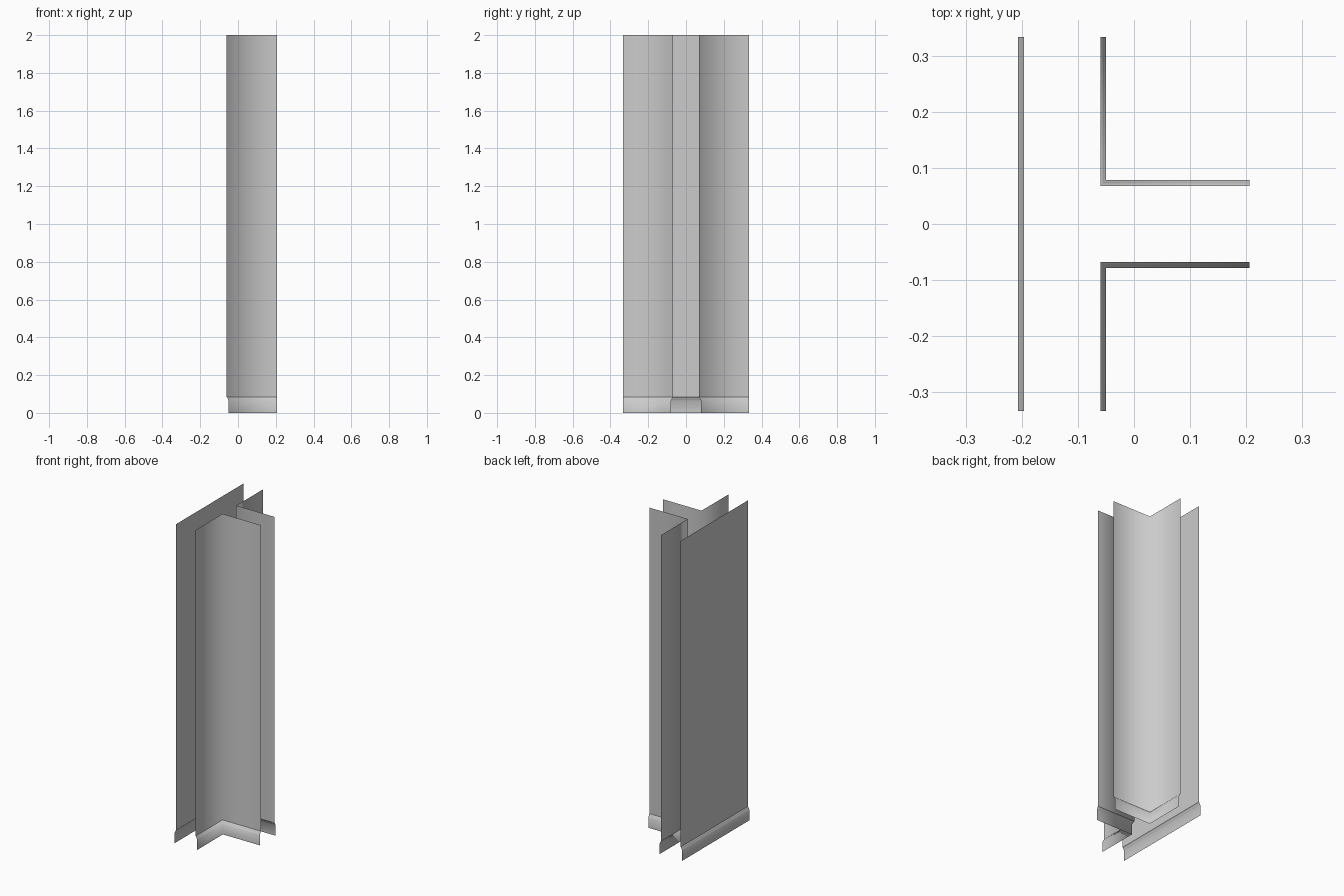
import bpy

if "Cube" in bpy.data.objects:
    bpy.data.objects.remove(bpy.data.objects["Cube"])

HEIGHT = 2.0
THICK = 0.136          # distance between the two wall faces
HALF_W, HALF_D = 0.206, 0.333
LEFT_X = -0.196
RIGHT_X = LEFT_X + THICK

# (outward offset, height) of the moulded skirting, floor to wall
SKIRTING = [(0.0105, 0), (0.0105, 0.066), (0.0085, 0.069), (0.0065, 0.072),
            (0.0055, 0.076), (0.0035, 0.080), (0, 0.084)]
WALL = [(0, 0.084), (0, HEIGHT)]


def sweep(name, path, profile):
    """Open sheet: path points are (x, y, out_x, out_y), swept up the profile."""
    n = len(path)
    verts = [(x + ox * d, y + oy * d, z)
             for d, z in profile for x, y, ox, oy in path]
    faces = [(r * n + i, r * n + i + 1, (r + 1) * n + i + 1, (r + 1) * n + i)
             for r in range(len(profile) - 1) for i in range(n - 1)]
    mesh = bpy.data.meshes.new(name)
    mesh.from_pydata(verts, [], faces)
    mesh.shade_smooth()
    obj = bpy.data.objects.new(name, mesh)
    bpy.context.collection.objects.link(obj)


# Plan paths, running so that the faces look into the rooms
c = THICK / 2
paths = {
    "long": [(LEFT_X, HALF_D, -1, 0), (LEFT_X, -HALF_D, -1, 0)],
    "front_corner": [(RIGHT_X, -HALF_D, 1, 0), (RIGHT_X, -c, 1, -1),
                     (HALF_W, -c, 0, -1)],
    "back_corner": [(HALF_W, c, 0, 1), (RIGHT_X, c, 1, 1),
                    (RIGHT_X, HALF_D, 1, 0)],
}

# Wall face and skirting for each side of the T junction
for part, path in paths.items():
    sweep(part + "_wall", path, WALL)
    sweep(part + "_skirting", path, SKIRTING)
